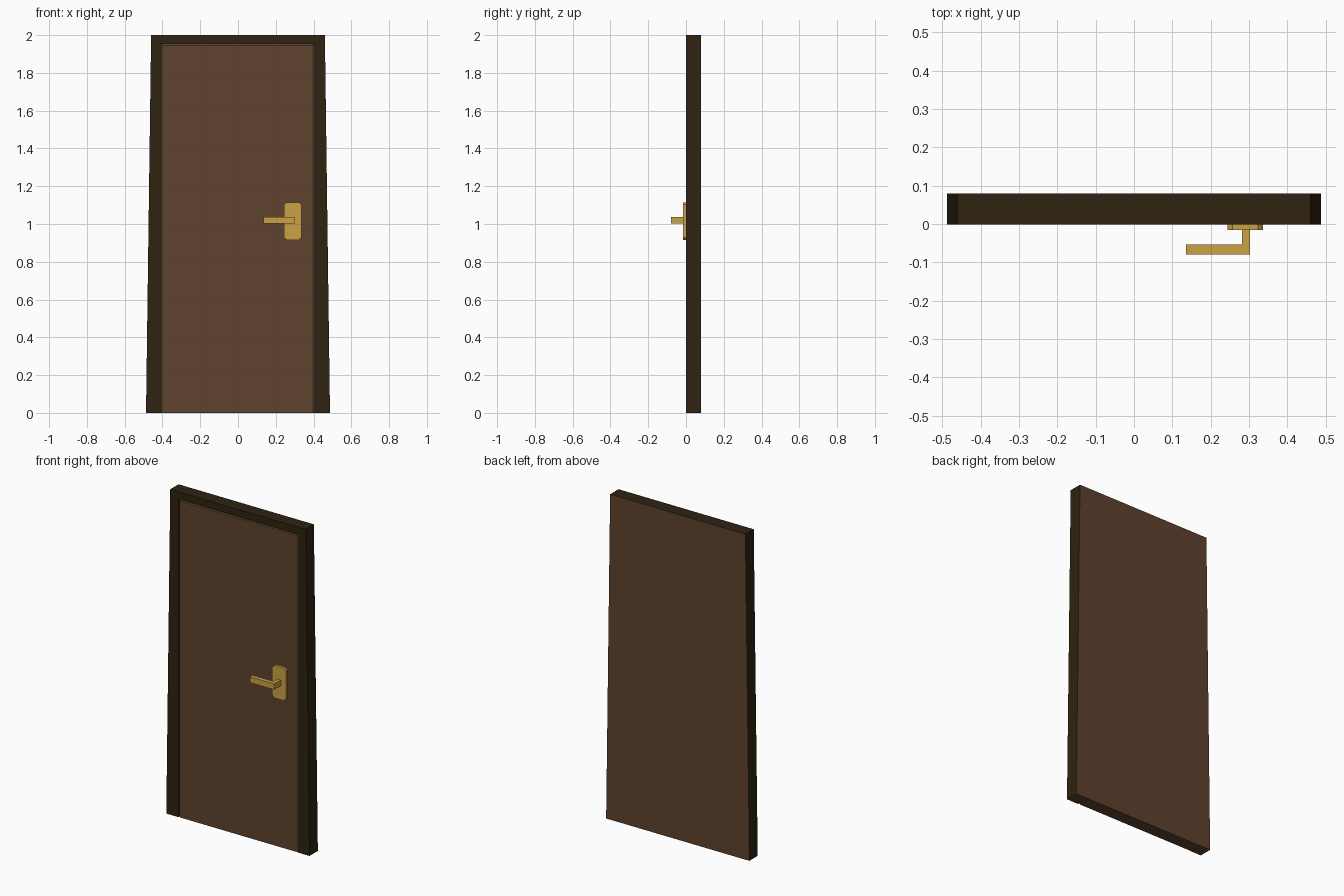
import bpy, bmesh

if "Cube" in bpy.data.objects:
    bpy.data.objects.remove(bpy.data.objects["Cube"])


def material(name, rgb):
    lin = [((c / 255 + 0.055) / 1.055) ** 2.4 for c in rgb]
    m = bpy.data.materials.new(name)
    m.diffuse_color = (*lin, 1)
    m.use_nodes = True
    m.node_tree.nodes["Principled BSDF"].inputs["Base Color"].default_value = m.diffuse_color
    return m


FRAME = material("dark frame wood", (46, 35, 17))
DOOR = material("brown door wood", (94, 66, 46))
BRASS = material("brass", (203, 162, 69))


def finish(name, bm, *mats):
    bmesh.ops.recalc_face_normals(bm, faces=bm.faces)
    me = bpy.data.meshes.new(name)
    bm.to_mesh(me)
    bm.free()
    for m in mats:
        me.materials.append(m)
    ob = bpy.data.objects.new(name, me)
    bpy.context.collection.objects.link(ob)


def prism(name, outline, y0, y1, *mats, rule=None):
    """Extrude an (x, z) outline from y0 back to y1."""
    bm = bmesh.new()
    face = bm.faces.new([bm.verts.new((x, y0, z)) for x, z in outline])
    ext = bmesh.ops.extrude_face_region(bm, geom=[face], use_keep_orig=True)
    moved = [v for v in ext["geom"] if isinstance(v, bmesh.types.BMVert)]
    bmesh.ops.translate(bm, verts=moved, vec=(0, y1 - y0, 0))
    bmesh.ops.recalc_face_normals(bm, faces=bm.faces)
    if rule:
        for f in bm.faces:
            f.material_index = rule(f)
    finish(name, bm, *mats)


def box(name, x0, x1, y0, y1, z0, z1, mat):
    prism(name, [(x0, z0), (x1, z0), (x1, z1), (x0, z1)], y0, y1, mat)


# Tapered frame with an open doorway; back and underside are door coloured
BOT, TOP, IN, IN_Z, FRONT = 0.487, 0.46, 0.405, 1.955, -0.001
frame_outline = [(-BOT, 0), (-IN, 0), (-IN, IN_Z), (IN, IN_Z),
                 (IN, 0), (BOT, 0), (TOP, 2), (-TOP, 2)]
prism("door_frame", frame_outline, FRONT, 0.08, FRAME, DOOR,
      rule=lambda f: int(f.normal.y > 0.9 or f.normal.z < -0.9 and f.calc_center_median().z < 0.1))

# Door leaf with a bevelled edge, set into the doorway
bm = bmesh.new()
rings = []
for y, x, z in ((0.08, IN, IN_Z), (0.009, IN, IN_Z), (0.001, 0.393, 1.945)):
    rings.append([bm.verts.new((a, y, b)) for a, b in ((-x, 0), (x, 0), (x, z), (-x, z))])
for a, b in zip(rings, rings[1:]):
    for i in range(4):
        j = (i + 1) % 4
        bm.faces.new((a[i], a[j], b[j], b[i]))
bm.faces.new(rings[0])
bm.faces.new(rings[-1])
finish("door_leaf", bm, DOOR)

# Handle back plate with clipped corners
x0, x1, z0, z1, c = 0.244, 0.336, 0.916, 1.115, 0.013
prism("handle_plate", [(x0 + c, z0), (x1 - c, z0), (x1, z0 + c), (x1, z1 - c),
                       (x1 - c, z1), (x0 + c, z1), (x0, z1 - c), (x0, z0 + c)],
      -0.016, 0.003, BRASS)

# L-shaped lever: stem and grip
box("handle_stem", 0.281, 0.302, -0.054, -0.015, 1.002, 1.038, BRASS)
box("handle_grip", 0.136, 0.302, -0.08, -0.054, 1.002, 1.038, BRASS)
